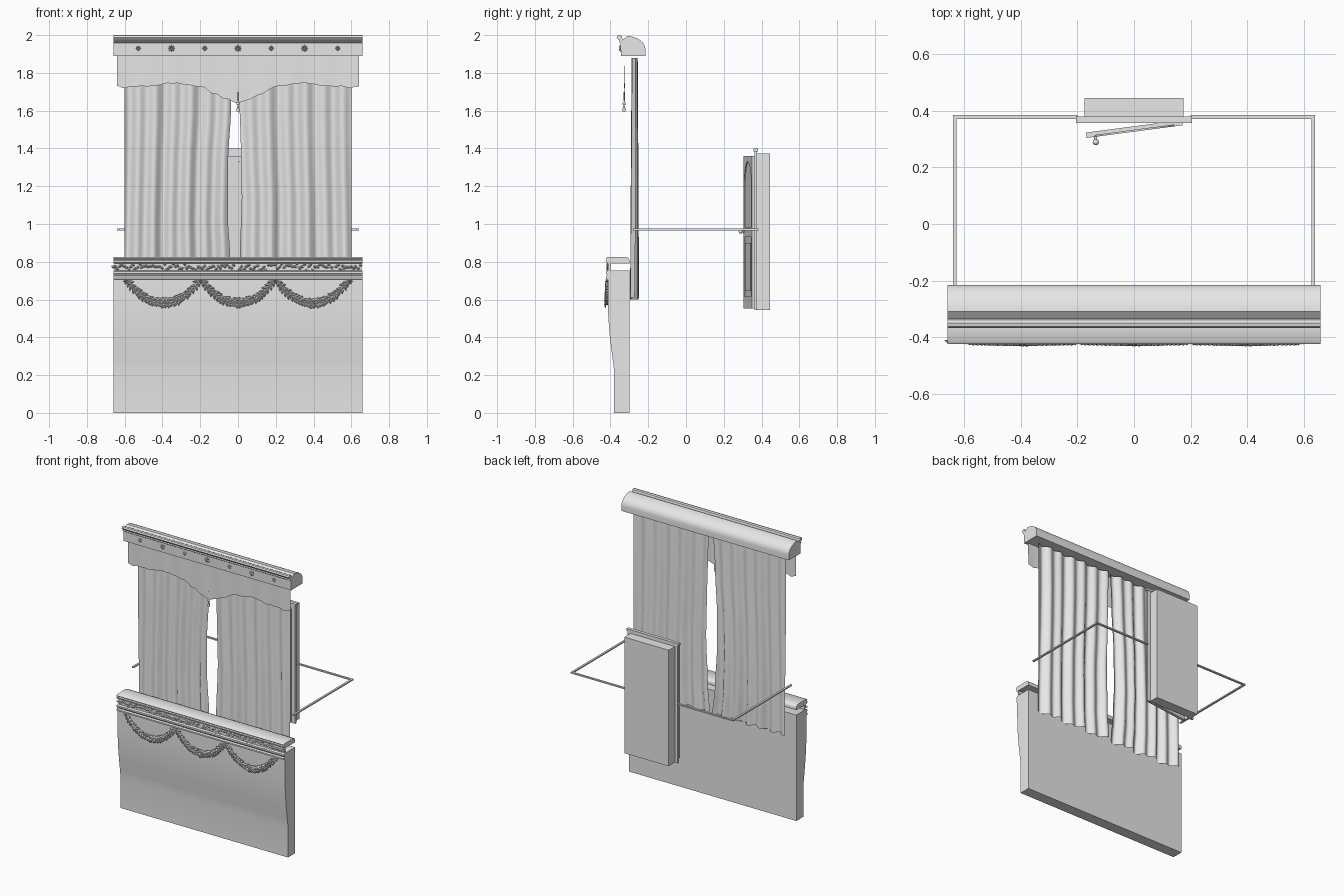
import bpy, bmesh, math, random
from mathutils import Vector, Matrix

if "Cube" in bpy.data.objects:
    bpy.data.objects.remove(bpy.data.objects["Cube"])

random.seed(4)
grey = bpy.data.materials.new("plain_grey")
grey.diffuse_color = (0.8, 0.8, 0.8, 1)
grey.use_nodes = True
grey.node_tree.nodes["Principled BSDF"].inputs["Base Color"].default_value = grey.diffuse_color


def finish(name, bm, smooth=None, fix=True):
    if fix:
        bmesh.ops.recalc_face_normals(bm, faces=bm.faces)
    me = bpy.data.meshes.new(name)
    bm.to_mesh(me)
    bm.free()
    me.materials.append(grey)
    if smooth:
        me.shade_smooth()
        me.set_sharp_from_angle(angle=math.radians(smooth))
    ob = bpy.data.objects.new(name, me)
    bpy.context.collection.objects.link(ob)
    return ob


def moulding(name, profile, half, smooth=30):
    """Closed (y, z) profile run along x."""
    bm = bmesh.new()
    a, b = ([bm.verts.new((x, y, z)) for y, z in profile] for x in (-half, half))
    n = len(profile)
    for i in range(n):
        bm.faces.new((a[i], a[(i + 1) % n], b[(i + 1) % n], b[i]))
    bm.faces.new(a)
    bm.faces.new(b[::-1])
    return finish(name, bm, smooth)


def add_box(bm, x0, x1, y0, y1, z0, z1):
    m = Matrix.Translation(((x0 + x1) / 2, (y0 + y1) / 2, (z0 + z1) / 2))
    m = m @ Matrix.Diagonal((x1 - x0, y1 - y0, z1 - z0, 1))
    return bmesh.ops.create_cube(bm, size=1, matrix=m)["verts"]


def boxes(name, dims):
    bm = bmesh.new()
    for d in dims:
        add_box(bm, *d)
    return finish(name, bm)


def add_leaf(bm, x, y, z, ang, length, width, depth):
    """Ridged leaf lying on a front-facing surface."""
    d, s = Vector((math.cos(ang), 0, math.sin(ang))), Vector((-math.sin(ang), 0, math.cos(ang)))
    p = Vector((x, y, z))
    rim = [bm.verts.new(p + d * length * u + s * width * v)
           for u, v in ((0, 0), (.35, .5), (.7, .35), (1, 0), (.7, -.35), (.35, -.5))]
    top = bm.verts.new(p + d * length * .45 + Vector((0, -depth, 0)))
    for i in range(6):
        bm.faces.new((rim[i], rim[(i + 1) % 6], top))
    bm.faces.new(rim[::-1])


def lerp(table, t):
    for (a, u), (b, v) in zip(table, table[1:]):
        if t <= b:
            k = max(0, (t - a) / (b - a))
            k = k * k * (3 - 2 * k)
            return u + (v - u) * k
    return table[-1][1]


# Balcony front with its bellied face
moulding("parapet_wall", [
    (-.30, 0), (-.38, 0), (-.38, .22), (-.386, .27), (-.397, .35), (-.406, .43),
    (-.412, .52), (-.414, .60), (-.414, .705), (-.424, .71), (-.424, .72), (-.417, .728),
    (-.424, .737), (-.424, .748), (-.41, .755), (-.30, .755)], .66)
moulding("frieze_band", [(-.40, .75), (-.412, .75), (-.412, .795), (-.40, .795)], .655)
moulding("hand_rail", [
    (-.30, .79), (-.412, .79), (-.423, .796), (-.425, .806), (-.42, .812), (-.425, .818),
    (-.415, .826), (-.32, .826), (-.305, .82), (-.298, .808)], .66, 40)

# Carved leaves on the frieze
bm = bmesh.new()
for i in range(110):
    x = -.645 + 1.29 * i / 109
    add_leaf(bm, x - .008, -.411, .771 + random.uniform(-.012, .012),
             random.uniform(-.9, .9) + (math.pi if x < 0 else 0), .024, .016, .01)
finish("frieze_leaves", bm)

# Hanging garlands: a core rope, overlapping leaves and end rosettes
bm = bmesh.new()
for c in (-.395, 0, .395):
    n = 26
    for i in range(n + 1):
        t = -1 + 2 * i / n
        x, z = c + .185 * t, .583 + .112 * abs(t) ** 2.2
        slope = math.atan2(.112 * 2.2 * abs(t) ** 1.2 * (1 if t > 0 else -1), .185)
        fat = 1 - .55 * abs(t)
        bmesh.ops.create_icosphere(bm, subdivisions=1, radius=.006 + .008 * fat,
                                   matrix=Matrix.Translation((x, -.417, z)))
        heading = slope + (math.pi if t > 0 else 0)
        for spread in (-.75, 0, .75):
            add_leaf(bm, x, -.42 - .006 * fat, z, heading + spread + random.uniform(-.2, .2),
                     .022 + .02 * fat, .011 + .007 * fat, .007)
for x in (-.59, -.1975, .1975, .59):
    for k in range(6):
        add_leaf(bm, x, -.415, .697, k * math.pi / 3, .018, .012, .012)
finish("garlands", bm)

# Cornice with rounded back
dome = [(-.315 + .1 * math.sin(a), 1.925 + .07 * math.cos(a))
        for a in [math.radians(90 - 10 * i) for i in range(9)]]
moulding("cornice", [(-.345, 1.89), (-.215, 1.89)] + dome + [
    (-.31, 1.995), (-.335, 1.975), (-.34, 1.995), (-.35, 2.0), (-.362, 1.997), (-.367, 1.988),
    (-.36, 1.978), (-.352, 1.972), (-.356, 1.965), (-.346, 1.958)], .66)

# Star ornaments on the cornice
bm = bmesh.new()
for i in range(-3, 4):
    big = i % 2 == 0
    for k in range(8):
        add_leaf(bm, i * .176, -.344, 1.93, k * math.pi / 4, .021 if big else .015, .009, .012)
finish("cornice_stars", bm)

# Valance with scalloped lower edge
edge = [(0, 1.64), (.06, 1.66), (.12, 1.688), (.2, 1.728), (.35, 1.746), (.47, 1.73),
        (.56, 1.728), (.6, 1.72), (.64, 1.73)]
bm = bmesh.new()
prev = None
for i in range(97):
    x = -.64 + 1.28 * i / 96
    low = lerp(edge, abs(x)) + .002 * math.sin(x * 95)
    row = [bm.verts.new((x, -.325 + .002 * math.sin(x * 40) * k, 1.89 + (low - 1.89) * k))
           for k in (0, .5, 1)]
    if prev:
        for j in range(2):
            bm.faces.new((prev[j], prev[j + 1], row[j + 1], row[j]))
    prev = row
finish("valance", bm, 60, False)

# Tassel at the middle of the valance
bm = bmesh.new()
for r1, r2, h, z in ((.002, .002, .05, 1.675), (.009, .005, .03, 1.61)):
    bmesh.ops.create_cone(bm, cap_ends=True, segments=10, radius1=r1, radius2=r2, depth=h,
                          matrix=Matrix.Translation((0, -.328, z)))
bmesh.ops.create_icosphere(bm, subdivisions=2, radius=.009,
                           matrix=Matrix.Translation((0, -.328, 1.637)))
finish("tassel", bm, 40)


# Draped curtains
def curtain(name, outer, inner, phase):
    bm = bmesh.new()
    nx, nz = 72, 24
    grid = []
    for j in range(nz + 1):
        z = .605 + 1.275 * j / nz
        e = lerp(inner, z)
        row = []
        for i in range(nx + 1):
            u = i / nx
            amp = .015 + .007 * (1 - j / nz)
            y = -.272 + amp * (.7 * math.sin(u * 38 + phase + .5 * math.sin(z * 3))
                               + .4 * math.sin(u * 17 + 2 * phase))
            dz = .006 * math.sin(u * 19 + phase) if j == 0 else 0
            row.append(bm.verts.new((outer + (e - outer) * u, y, z + dz)))
        grid.append(row)
    for j in range(nz):
        for i in range(nx):
            q = (grid[j][i], grid[j][i + 1], grid[j + 1][i + 1], grid[j + 1][i])
            bm.faces.new(q if outer < 0 else q[::-1])
    return finish(name, bm, 80, False)


curtain("left_curtain", -.6, [(.6, -.022), (.82, -.042), (1.05, -.054), (1.3, -.053),
                              (1.65, -.036), (1.88, -.025)], .4)
curtain("right_curtain", .6, [(.6, -.005), (.82, .01), (1.15, .02), (1.4, .015),
                              (1.65, .008), (1.88, .003)], 2.1)

# Thin wall rail around the box interior
rail = []
for s in (-1, 1):
    xs = sorted((s * .627, s * .641))
    rail.append((*xs, -.28, .385, .966, .975))
    xs = sorted((s * .2, s * .641))
    rail.append((*xs, .371, .385, .966, .975))
boxes("wall_rail", rail)

# Doorway recess, open to the front
boxes("door_recess", [(-.175, .175, .437, .445, .545, 1.372),
                      (-.175, -.167, .372, .437, .545, 1.372),
                      (.167, .175, .372, .437, .545, 1.372),
                      (-.167, .167, .372, .437, .545, .553),
                      (-.167, .167, .372, .437, 1.364, 1.372)])

# Door frame with stepped head
boxes("door_frame", [(-.197, -.165, .362, .376, .545, 1.37),
                     (.165, .197, .362, .376, .545, 1.37),
                     (-.197, .197, .362, .376, 1.355, 1.385),
                     (-.205, .205, .357, .38, 1.385, 1.40)])

# Door leaf, ajar, hinged on the right; local x runs from the hinge to the free edge
hinge = Matrix.Translation((.17, .362, 0)) @ Matrix.Rotation(math.radians(7.5), 4, "Z")
bm = bmesh.new()
add_box(bm, -.342, 0, -.008, .006, .552, 1.36)
for x0, x1 in ((-.342, -.312), (-.03, 0)):
    add_box(bm, x0, x1, -.013, -.008, .552, 1.36)
for z0, z1 in ((.552, .615), (.93, .985)):
    add_box(bm, -.312, -.03, -.013, -.008, z0, z1)
# Arched head above the upper panel
arc = [(-.171 + .141 * math.cos(a), 1.20 + .13 * math.sin(a))
       for a in [math.pi * i / 16 for i in range(17)]]
for (xa, za), (xb, zb) in zip(arc, arc[1:]):
    f = [bm.verts.new((x, y, z)) for y in (-.013, -.008)
         for x, z in ((xa, za), (xa, 1.36), (xb, 1.36), (xb, zb))]
    bm.faces.new(f[:4])
    bm.faces.new((f[0], f[3], f[7], f[4]))
# Lower raised panel
add_box(bm, -.285, -.057, -.012, -.008, .645, .90)
bmesh.ops.transform(bm, matrix=hinge, verts=bm.verts)
finish("door_leaf", bm)

# Door knob
bm = bmesh.new()
turn = Matrix.Rotation(math.radians(90), 4, "X")
bmesh.ops.create_cone(bm, cap_ends=True, segments=12, radius1=.005, radius2=.005, depth=.02,
                      matrix=Matrix.Translation((-.312, -.02, .96)) @ turn)
bmesh.ops.create_uvsphere(bm, u_segments=12, v_segments=8, radius=.011,
                          matrix=Matrix.Translation((-.312, -.032, .96)))
bmesh.ops.transform(bm, matrix=hinge, verts=bm.verts)
finish("door_knob", bm, 40)
